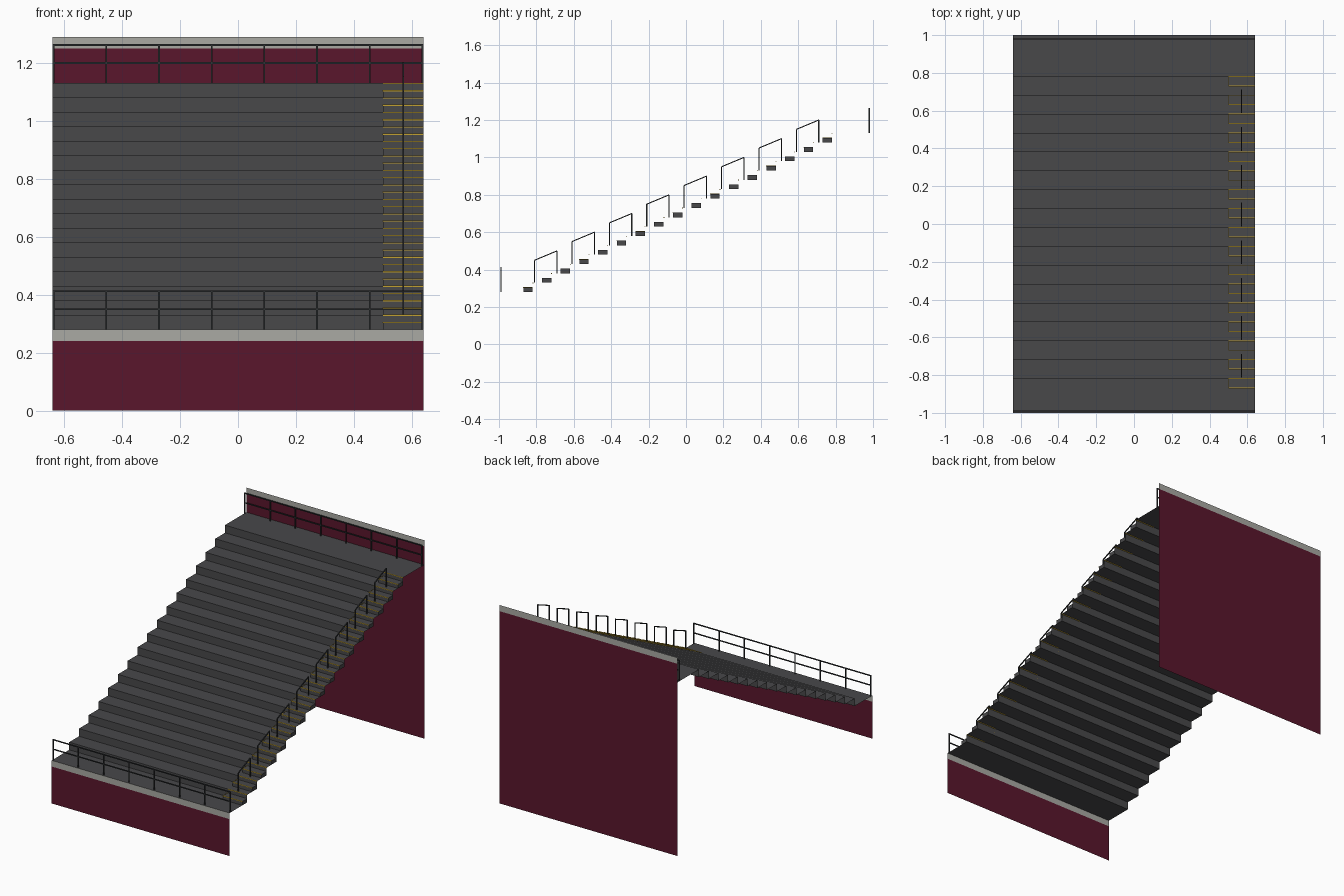
import bpy, bmesh
from mathutils import Vector

if "Cube" in bpy.data.objects:
    bpy.data.objects.remove(bpy.data.objects["Cube"])

W = 0.64             # half width
N = 17               # number of risers
RUN, RISE = 0.1, 0.05
Y0, Z0 = -0.82, 0.28  # first riser


def material(name, rgb):
    m = bpy.data.materials.new(name)
    m.diffuse_color = (*rgb, 1)
    m.use_nodes = True
    m.node_tree.nodes["Principled BSDF"].inputs["Base Color"].default_value = m.diffuse_color
    return m


concrete = material("dark_concrete", (0.065, 0.065, 0.068))
maroon = material("maroon", (0.10, 0.008, 0.025))
pale = material("pale_grey", (0.40, 0.40, 0.37))
metal = material("dark_metal", (0.03, 0.033, 0.036))
yellow = material("yellow", (0.55, 0.36, 0.03))


def finish(name, bm, mat):
    me = bpy.data.meshes.new(name)
    bm.to_mesh(me)
    bm.free()
    me.materials.append(mat)
    ob = bpy.data.objects.new(name, me)
    bpy.context.collection.objects.link(ob)
    return ob


def sheet(name, profile, mat):
    """Sweep a (y, z) profile across the full width as a thin sheet."""
    bm = bmesh.new()
    rows = [[bm.verts.new((x, y, z)) for x in (-W, W)] for y, z in profile]
    for a, b in zip(rows, rows[1:]):
        bm.faces.new((a[0], a[1], b[1], b[0]))
    return finish(name, bm, mat)


def add_box(bm, lo, hi):
    lo, hi = Vector(lo), Vector(hi)
    vs = bmesh.ops.create_cube(bm, size=1)["verts"]
    for v in vs:
        v.co = (lo + hi) / 2 + v.co * (hi - lo)
    return vs


# Terrace: one open stepped sheet
profile = [(-1, Z0)]
for i in range(N):
    y, z = Y0 + RUN * i, Z0 + RISE * i
    profile += [(y, z), (y, z + RISE)]
profile.append((1, Z0 + RISE * N))
sheet("terrace", profile, concrete)

# Front and back walls with pale bands along the top
for side, y, top in (("front", -1, 0.28), ("back", 1, 1.29)):
    sheet(side + "_wall", [(y, 0), (y, top - 0.04)], maroon)
    sheet(side + "_wall_band", [(y, top - 0.04), (y, top)], pale)

# Aisle half steps and their yellow edge markings
steps, marks = bmesh.new(), bmesh.new()
t = 0.001
for i in range(N):
    y, z = Y0 + RUN * i, Z0 + RISE * i
    zt = z + RISE / 2
    add_box(steps, (0.5, y - 0.05, z), (W, y, zt))
    add_box(marks, (0.5, y - 0.051, zt - 0.003), (W, y - 0.046, zt + t))
    add_box(marks, (0.499, y - 0.05, zt - 0.003), (0.502, y, zt + t))
    add_box(marks, (0.5, y - t, z + RISE - 0.003), (W, y + 0.004, z + RISE + t))
finish("aisle_steps", steps, concrete)
finish("step_edge_markings", marks, yellow)

# Front and back guard rails
R = 0.003
for side, y, z in (("front", -0.99, Z0), ("back", 0.98, Z0 + RISE * N)):
    bm = bmesh.new()
    for k in range(8):
        x = (W - R) * (2 * k / 7 - 1)
        add_box(bm, (x - R, y - R, z), (x + R, y + R, z + 0.135))
    for h in (0.07, 0.132):
        add_box(bm, (-W, y - R, z + h - R), (W, y + R, z + h + R))
    finish(side + "_guard_rail", bm, metal)

# Aisle handrails: two posts and a sloping top bar
bm = bmesh.new()
for k in range(8):
    y, z = -0.81 + 0.2 * k, 0.33 + 0.1 * k
    for dy, dz in ((0, 0), (0.12, 0.05)):
        add_box(bm, (0.57 - R, y + dy - R, z + dz),
                (0.57 + R, y + dy + R, z + dz + 0.12))
    bar = add_box(bm, (0.57 - R, y, z + 0.12 - R), (0.57 + R, y + 0.12, z + 0.12 + R))
    for v in bar:
        v.co.z += (v.co.y - y) / 0.12 * 0.05
finish("aisle_handrails", bm, metal)
